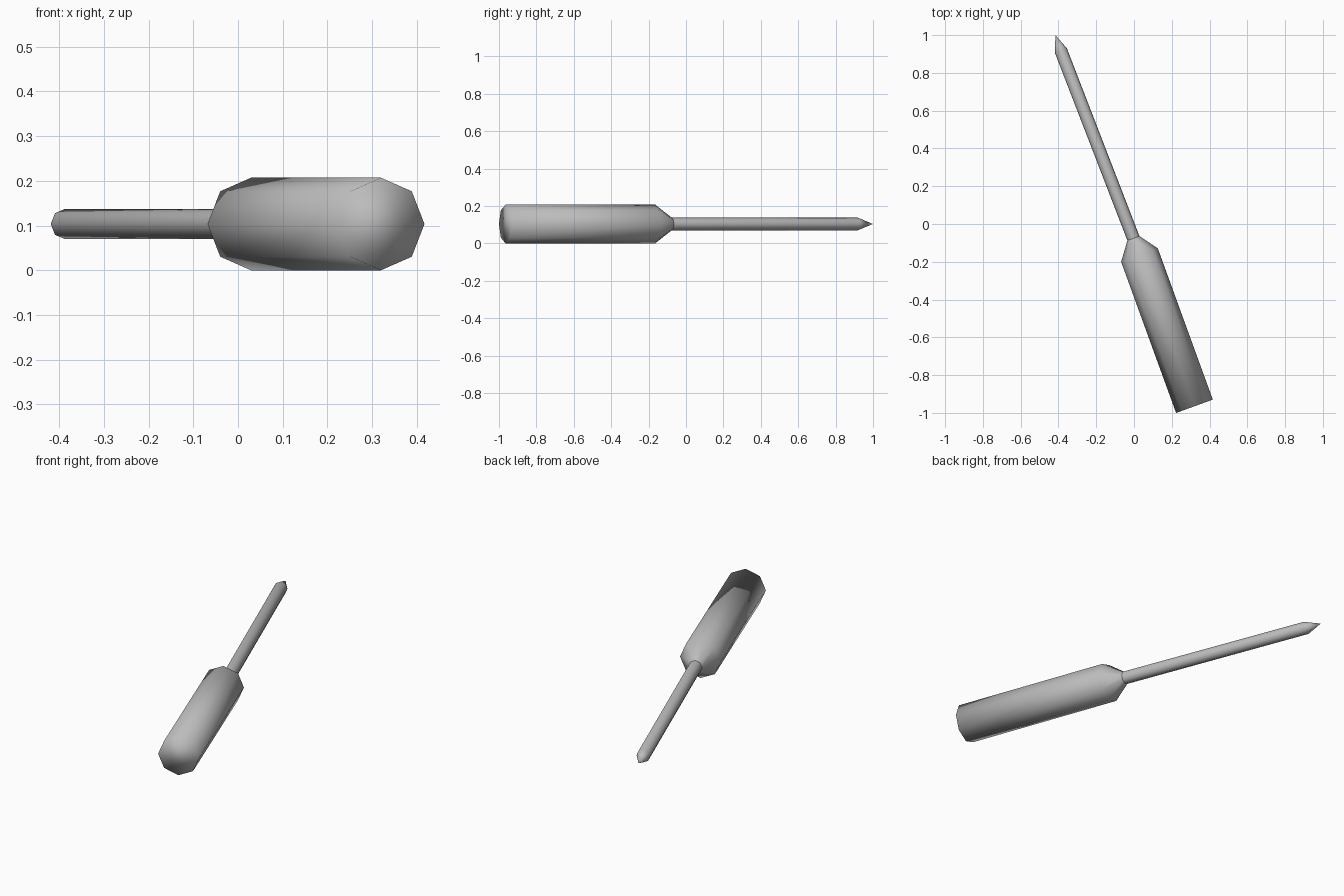
import bpy, bmesh
from math import sin, cos, pi, radians
from mathutils import Vector

cube = bpy.data.objects.get("Cube")
if cube:
    bpy.data.objects.remove(cube, do_unlink=True)

SIDES = 8
Z = 0.1035                      # axis height above the ground
TURN = radians(20)              # the tool lies turned on the ground
SIDE = Vector((cos(TURN), sin(TURN), 0))
UP = Vector((0, 0, 1))

grey = bpy.data.materials.new("plain grey")
grey.use_nodes = True
colour = (0.5, 0.5, 0.5, 1)
grey.diffuse_color = colour
grey.node_tree.nodes["Principled BSDF"].inputs["Base Color"].default_value = colour


def ring(bm, x, y, radius):
    """Octagon across the tool's axis, one corner up."""
    centre = Vector((x, y, Z))
    angles = [2 * pi * i / SIDES for i in range(SIDES)]
    return [bm.verts.new(centre + radius * (cos(a) * SIDE + sin(a) * UP)) for a in angles]


def loft(name, sections, cap_start=False, point=None):
    """Join octagonal sections, with an optional flat start and pointed end."""
    bm = bmesh.new()
    rings = [ring(bm, *s) for s in sections]
    for a, b in zip(rings, rings[1:]):
        for i in range(SIDES):
            j = (i + 1) % SIDES
            bm.faces.new((a[i], b[i], b[j], a[j]))
    if cap_start:
        bm.faces.new(rings[0])
    if point:
        tip = bm.verts.new((*point, Z))
        last = rings[-1]
        for i in range(SIDES):
            bm.faces.new((last[i], tip, last[(i + 1) % SIDES]))
    for face in bm.faces:
        face.smooth = True
    mesh = bpy.data.meshes.new(name)
    bm.to_mesh(mesh)
    bm.free()
    mesh.materials.append(grey)
    obj = bpy.data.objects.new(name, mesh)
    bpy.context.collection.objects.link(obj)
    return obj


# Handle: flat butt, straight grip, shoulder tapering to the neck
loft("handle", [(0.32, -0.965, 0.1035), (0.029, -0.165, 0.1035), (-0.003, -0.076, 0.034)],
     cap_start=True)

# Shaft: thin rod ending in a point
loft("shaft", [(-0.003, -0.076, 0.034), (-0.387, 0.918, 0.034)], point=(-0.416, 1.0))
